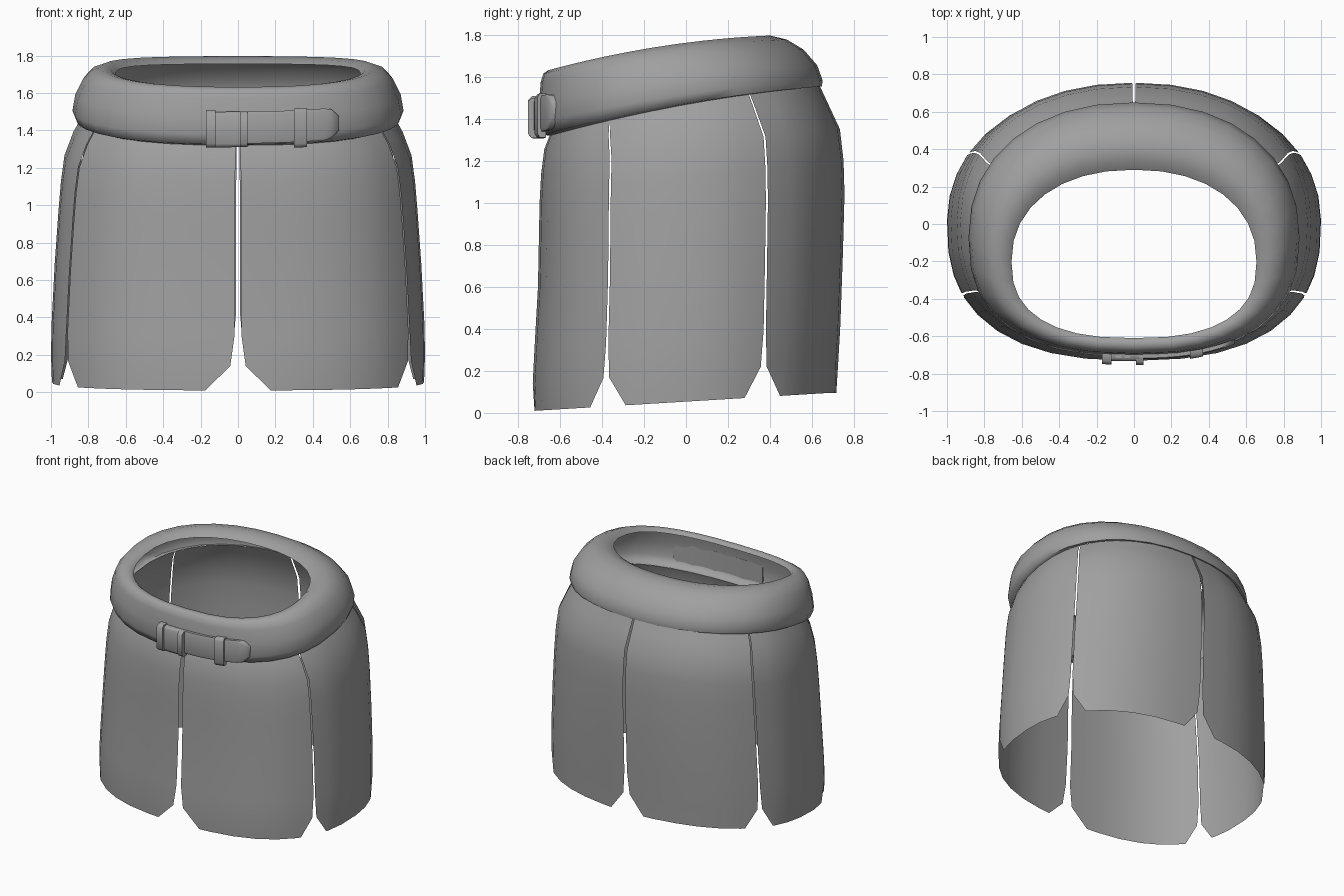
import bpy, bmesh, math

if "Cube" in bpy.data.objects:
    bpy.data.objects.remove(bpy.data.objects["Cube"])

P_FRONT, P_BACK = 2.5, 2.2  # roundness of the waist outline, front and back

grey = bpy.data.materials.new("grey_cloth")
grey.diffuse_color = (0.35, 0.35, 0.35, 1)
grey.use_nodes = True
grey.node_tree.nodes["Principled BSDF"].inputs["Base Color"].default_value = grey.diffuse_color


def outline(theta):
    """Point on the unit waist outline."""
    c, s = math.cos(theta), math.sin(theta)
    p = P_BACK if s > 0 else P_FRONT
    return (math.copysign(abs(c) ** (2 / p), c),
            math.copysign(abs(s) ** (2 / p), s))


def finish(name, bm, angle=40):
    me = bpy.data.meshes.new(name)
    bm.to_mesh(me)
    bm.free()
    me.materials.append(grey)
    me.shade_smooth()
    me.set_sharp_from_angle(angle=math.radians(angle))
    ob = bpy.data.objects.new(name, me)
    bpy.context.collection.objects.link(ob)
    return ob


def sheet(name, rows, closed=False):
    """Surface through rows of points, listed from the bottom row upwards."""
    bm = bmesh.new()
    grid = [[bm.verts.new(p) for p in row] for row in rows]
    n = len(rows[0])
    for lo, hi in zip(grid, grid[1:]):
        for i in range(n if closed else n - 1):
            k = (i + 1) % n
            bm.faces.new((lo[i], lo[k], hi[k], hi[i]))
    return finish(name, bm, 60)


# Tilted padded waistband: half width, front y, back y, front z, back z
BAND = [
    (0.840, -0.650, 0.638, 1.320, 1.555),
    (0.868, -0.685, 0.648, 1.325, 1.555),
    (0.885, -0.708, 0.650, 1.380, 1.585),
    (0.870, -0.700, 0.625, 1.480, 1.655),
    (0.828, -0.692, 0.560, 1.575, 1.730),
    (0.785, -0.680, 0.480, 1.615, 1.778),
    (0.730, -0.655, 0.400, 1.632, 1.797),
    (0.680, -0.625, 0.330, 1.630, 1.780),
    (0.655, -0.610, 0.290, 1.610, 1.755),
]


def band_point(theta, ring):
    a, yf, yb, zf, zb = ring
    ux, uy = outline(theta)
    yc = (yf + yb) / 2 - 0.042
    y = yc + uy * (yb - yc if uy > 0 else yc - yf)
    s = (y - yf) / (yb - yf)
    return (a * ux, y, zf + (zb - zf) * s + 0.12 * s * (1 - s))


sheet("waistband", [[band_point(math.tau * i / 32, r) for i in range(32)]
                    for r in BAND], closed=True)

# Skirt levels: height fraction, half width, front depth, back depth, y centre, half slit gap
LEVELS = [
    (0.00, 0.995, 0.725, 0.720, 0.00, 0.110),
    (0.10, 1.000, 0.730, 0.725, 0.00, 0.018),
    (0.22, 0.997, 0.722, 0.735, 0.00, 0.007),
    (0.45, 0.980, 0.705, 0.747, 0.00, 0.006),
    (0.65, 0.960, 0.700, 0.755, 0.00, 0.006),
    (0.76, 0.947, 0.697, 0.750, 0.00, 0.006),
    (0.86, 0.928, 0.690, 0.733, 0.00, 0.006),
    (0.95, 0.880, 0.645, 0.702, -0.03, 0.005),
    (1.00, 0, 0, 0, 0, 0.004),  # joins the lower rim of the waistband
]


def skirt_point(theta, level):
    t, a, front, back, yc, _ = level
    top = band_point(theta, BAND[0])
    if t == 1:
        return top
    ux, uy = outline(theta)
    y = yc + uy * (back if uy > 0 else front)
    bottom = 0.01 + 0.085 * min(1, max(0, (y + 0.72) / 1.4))
    return (a * ux, y, bottom + (top[2] - bottom) * t)


def panel(name, start, end, cols=6):
    def speed(deg):
        return 0.97 if deg % 90 == 0 else 0.8
    rows = []
    for level in LEVELS:
        row = []
        for i in range(cols + 1):
            th = math.radians(start + (end - start) * i / cols)
            if i == 0:
                th += level[5] / speed(start)
            elif i == cols:
                th -= level[5] / speed(end)
            row.append(skirt_point(th, level))
        rows.append(row)
    return sheet(name, rows)


# Six skirt panels divided by slits
SB, SF = 28.5, 26.2
panel("side_panel_right", -SF, SB)
panel("back_panel_right", SB, 90)
panel("back_panel_left", 90, 180 - SB)
panel("side_panel_left", 180 - SB, 180 + SF)
panel("front_panel_left", 180 + SF, 270)
panel("front_panel_right", 270, 360 - SF)


def band_y(x):
    yc = -0.071
    return yc - (0.708 + yc) * (1 - (abs(x) / 0.885) ** P_FRONT) ** (1 / P_FRONT)


def plate(name, x0, x1, z0, z1, depth, cols=4, round_end=False):
    """Bevelled strip lying on the front of the waistband."""
    bm = bmesh.new()
    zc, half = (z0 + z1) / 2, (z1 - z0) / 2
    sections = []
    for i in range(cols + 1):
        x = x0 + (x1 - x0) * i / cols
        h = half
        if round_end:
            r = max(0, (x - (x1 - half)) / half)
            h = half * max(0.45, math.sqrt(max(0, 1 - r ** 3)))
        y = band_y(x)
        lift = 0.08 * x * abs(x)  # follow the tilt of the band
        pts = [(y + 0.012, -h), (y - depth * 0.6, -h), (y - depth, -h * 0.8),
               (y - depth, h * 0.8), (y - depth * 0.6, h), (y + 0.012, h)]
        sections.append([bm.verts.new((x, py, zc + lift + pz)) for py, pz in pts])
    for a, b in zip(sections, sections[1:]):
        for k in range(6):
            m = (k + 1) % 6
            bm.faces.new((a[k], a[m], b[m], b[k]))
    bm.faces.new(sections[0])
    bm.faces.new(sections[-1])
    bmesh.ops.recalc_face_normals(bm, faces=bm.faces[:])
    return finish(name, bm, 65)


# Buckle, strap end and keeper loop
plate("strap_end", -0.12, 0.54, 1.33, 1.50, 0.015, cols=16, round_end=True)
plate("buckle_plate", -0.16, 0.04, 1.31, 1.50, 0.025)
plate("buckle_bar_left", -0.17, -0.12, 1.31, 1.51, 0.045, cols=2)
plate("buckle_bar_right", 0.01, 0.05, 1.31, 1.50, 0.045, cols=2)
plate("keeper_loop", 0.30, 0.37, 1.30, 1.51, 0.030, cols=2)
